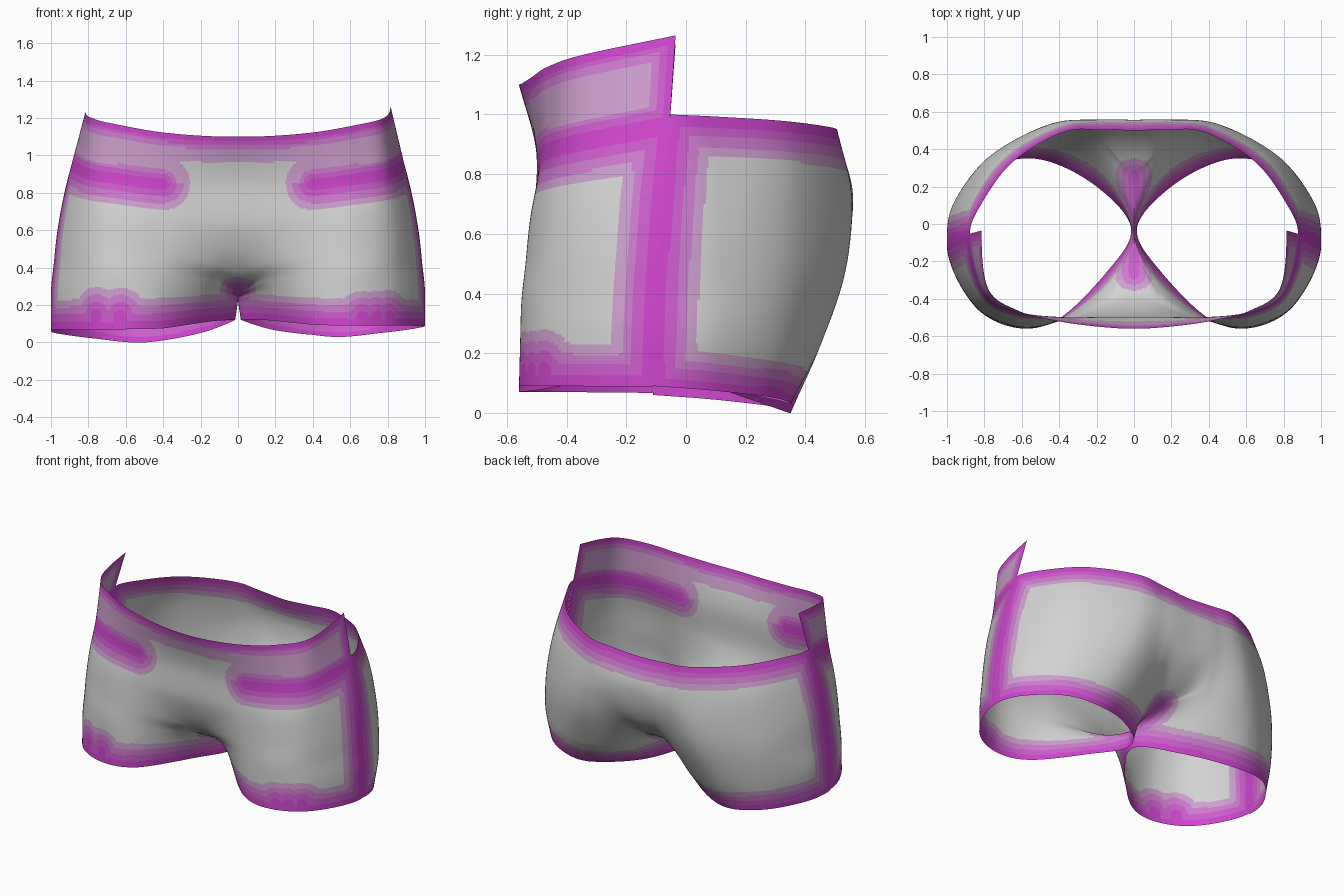
import bpy
import bmesh
from mathutils import Vector, kdtree

old = bpy.data.objects.get("Cube")
if old:
    bpy.data.objects.remove(old)

U_STEPS = 26      # strips between two neighbouring profiles
V_STEPS = 20      # strips between two neighbouring profile points
CROTCH_Y = -0.035
BAND = 0.036      # width of one colour band


def make_material(name, color):
    mat = bpy.data.materials.new(name)
    mat.use_nodes = True
    mat.diffuse_color = (*color, 1)
    mat.node_tree.nodes["Principled BSDF"].inputs["Base Color"].default_value = (*color, 1)
    return mat


# Cloth colours, from the seams inward
MATERIALS = [
    make_material("seam magenta", (0.61, 0.06, 0.61)),
    make_material("orchid", (0.61, 0.11, 0.61)),
    make_material("light orchid", (0.61, 0.2, 0.61)),
    make_material("pale mauve", (0.61, 0.35, 0.61)),
    make_material("light grey", (0.65, 0.65, 0.65)),
]
GREY = len(MATERIALS) - 1


def spline_point(a, b, c, d, t):
    """Smooth curve from b to c, steered by a and d."""
    return 0.5 * (2 * b + (c - a) * t + (2 * a - 5 * b + 4 * c - d) * t * t
                  + (3 * b - a - 3 * c + d) * t ** 3)


def sample(points, steps, before=None, after=None):
    """Sample a smooth curve through all points."""
    first = before if before is not None else 2 * points[0] - points[1]
    last = after if after is not None else 2 * points[-1] - points[-2]
    p = [first, *points, last]
    out = [spline_point(*p[k:k + 4], s / steps)
           for k in range(len(points) - 1) for s in range(steps)]
    return out + [points[-1]]


def loft(profiles):
    """Grid of points [v][u]; u runs from the centre line to the side seam."""
    columns = [sample([Vector(p) for p in prof], V_STEPS) for prof in profiles]
    rows = []
    for j in range(len(columns[0])):
        row = [col[j] for col in columns]
        near, beside, seam = row[1], row[-2], row[-1]
        # inseam rounds into the other panel, centre line mirrors left to right
        around_leg = Vector((near.x, 2 * CROTCH_Y - near.y, near.z))
        mirrored = Vector((-near.x, near.y, near.z))
        w = min(max(j / V_STEPS - 1, 0), 1)
        # the hip runs straight front to back where it meets the side seam
        past_seam = Vector((beside.x, 2 * seam.y - beside.y, 2 * seam.z - beside.z))
        curve = sample(row, U_STEPS, around_leg.lerp(mirrored, w), past_seam)
        for p in curve:
            p.x = max(p.x, 0)
        rows.append(curve)
    return rows


def tree_of(points):
    tree = kdtree.KDTree(len(points))
    for k, p in enumerate(points):
        tree.insert(p, k)
    tree.balance()
    return tree


def build_panel(name, profiles, flip, hem_shift, tip_drop=0, tears=None, band_row=None):
    grid = loft(profiles)
    # strong colour along hem, rim, side seam and tears; weaker at the crotch
    borders = grid[0] + grid[-1] + [row[-1] for row in grid]
    crotch_tree = tree_of([row[0] for row in grid[V_STEPS:3 * V_STEPS]
                           if abs(row[0].y) < 0.27])
    if band_row:
        borders += grid[band_row * V_STEPS][2 * U_STEPS:]

    bm = bmesh.new()
    for side in (1, -1):
        slits = [grid[j][round(u * U_STEPS)] for u, v in (tears or {}).get(side, [])
                 for j in range(round(v * V_STEPS) + 1)]
        edge_tree = tree_of(borders + slits)
        verts = []
        for j, row in enumerate(grid):
            # one leg is cut a little longer, and its waistband tip sits lower
            shift = hem_shift.get(side, 0) * max(1 - j / V_STEPS, 0)
            drop = tip_drop * max(j / V_STEPS - 5, 0) if side < 0 else 0
            verts.append([bm.verts.new((p.x * side, p.y, p.z + shift * min(p.x / 0.4, 1)
                                        - drop * max(i / U_STEPS - 4, 0)))
                          for i, p in enumerate(row)])
        for j in range(len(grid) - 1):
            for i in range(len(grid[0]) - 1):
                quad = [verts[j][i], verts[j][i + 1], verts[j + 1][i + 1], verts[j + 1][i]]
                if flip != (side < 0):
                    quad.reverse()
                face = bm.faces.new(quad)
                mid = (grid[j][i] + grid[j + 1][i + 1]) / 2
                dist = min(edge_tree.find(mid)[2], crotch_tree.find(mid)[2] + 1.2 * BAND)
                index = min(int(dist / BAND), GREY)
                # the waistband has narrower bands and never fades to grey at the sides
                if band_row and j >= band_row * V_STEPS and (i >= 2 * U_STEPS or index < GREY):
                    index = min(int(1.5 * dist / BAND), GREY - 1)
                face.material_index = index
                face.smooth = True
    bmesh.ops.remove_doubles(bm, verts=bm.verts, dist=0.0005)
    mesh = bpy.data.meshes.new(name)
    bm.to_mesh(mesh)
    bm.free()
    for mat in MATERIALS:
        mesh.materials.append(mat)
    obj = bpy.data.objects.new(name, mesh)
    bpy.context.collection.objects.link(obj)


# Front panel: profiles from hem to waistband rim
front_centre = [(.015, CROTCH_Y, .12), (0, CROTCH_Y, .23), (0, -.2, .27), (0, -.39, .38),
                (0, -.49, .6), (0, -.5, .87), (0, -.56, 1.1)]
front_inner = [(.14, -.25, .12), (.13, -.3, .25), (.14, -.37, .33), (.16, -.45, .43),
               (.2, -.5, .62), (.2, -.5, .86), (.2, -.548, 1.105)]
front_thigh = [(.4, -.505, .095), (.39, -.51, .24), (.39, -.515, .36), (.4, -.52, .47),
               (.4, -.515, .64), (.4, -.497, .85), (.42, -.517, 1.125)]
front_outer = [(.63, -.555, .09), (.63, -.55, .25), (.64, -.545, .38), (.64, -.53, .5),
               (.64, -.51, .67), (.64, -.468, .88), (.62, -.463, 1.16)]
front_corner = [(.86, -.43, .09), (.86, -.425, .27), (.855, -.415, .4), (.85, -.405, .53),
                (.835, -.39, .7), (.81, -.36, .91), (.78, -.345, 1.2)]
front_seam = [(1, -.11, .087), (1, -.105, .27), (.985, -.1, .42), (.97, -.09, .56),
              (.94, -.077, .74), (.885, -.055, .97), (.815, -.035, 1.265)]

# Back panel: profiles from hem to rim
back_centre = [(.015, CROTCH_Y, .12), (0, CROTCH_Y, .23), (0, .29, .31), (0, .495, .48),
               (0, .557, .72), (0, .5, .93)]
back_inner = [(.2, .2, .05), (.2, .32, .2), (.2, .46, .39), (.2, .537, .56),
              (.19, .557, .74), (.18, .503, .94)]
back_thigh = [(.5, .345, 0), (.49, .44, .2), (.46, .515, .42), (.44, .537, .6),
              (.41, .527, .77), (.38, .49, .956)]
back_outer = [(.76, .3, .02), (.78, .335, .22), (.78, .355, .42), (.755, .362, .6),
              (.71, .36, .79), (.65, .33, .978)]
back_side = [(.95, .09, .045), (.965, .11, .25), (.95, .115, .42), (.925, .12, .6),
             (.875, .125, .8), (.82, .1, .993)]
back_seam = [(1, -.11, .06), (1, -.105, .27), (.985, -.1, .42), (.965, -.088, .6),
             (.928, -.072, .8), (.877, -.052, 1)]

# Short tears rise from the front hem, different on each leg
build_panel("front_panel",
            [front_centre, front_inner, front_thigh, front_outer, front_corner, front_seam],
            flip=False, hem_shift={-1: -.02}, tip_drop=.03, band_row=5,
            tears={1: [(3.15, .27), (3.45, .27), (3.75, .27)], -1: [(3, .36), (3.55, .36)]})
build_panel("back_panel",
            [back_centre, back_inner, back_thigh, back_outer, back_side, back_seam],
            flip=True, hem_shift={1: .03})
